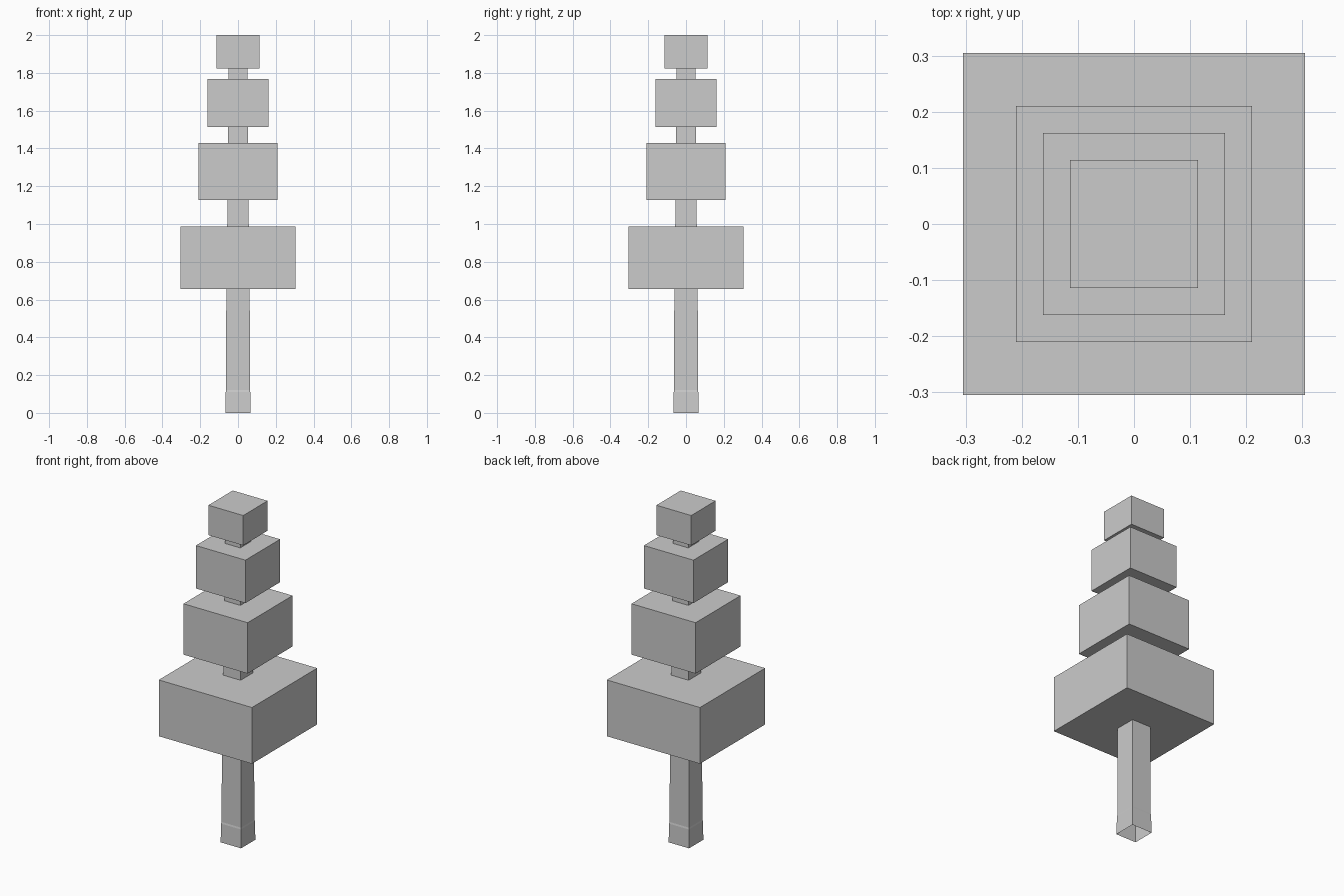
import bpy, bmesh

if "Cube" in bpy.data.objects:
    bpy.data.objects.remove(bpy.data.objects["Cube"])


def square_column(name, rings, cap_bottom=True):
    """Square section lofted through (z, half_width) rings, flat top."""
    bm = bmesh.new()
    loops = [[bm.verts.new((x * h, y * h, z))
              for x, y in ((-1, -1), (1, -1), (1, 1), (-1, 1))]
             for z, h in rings]
    for low, high in zip(loops, loops[1:]):
        for i in range(4):
            j = (i + 1) % 4
            bm.faces.new((low[i], low[j], high[j], high[i]))
    bm.faces.new(loops[-1])
    if cap_bottom:
        bm.faces.new(loops[0][::-1])
    mesh = bpy.data.meshes.new(name)
    bm.to_mesh(mesh)
    bm.free()
    obj = bpy.data.objects.new(name, mesh)
    bpy.context.collection.objects.link(obj)
    return obj


# Tapered trunk with a slightly flared foot, open underneath
square_column("trunk", [(0, 0.067), (0.11, 0.065), (0.12, 0.063), (0.65, 0.062),
                        (1.06, 0.056), (1.47, 0.052), (1.85, 0.05)],
              cap_bottom=False)

# Foliage blocks: bottom, top, half width
tiers = [(0.655, 0.988, 0.305), (1.127, 1.428, 0.21),
         (1.513, 1.767, 0.162), (1.823, 2.0, 0.114)]
for n, (bottom, top, half) in enumerate(tiers, 1):
    square_column(f"foliage_tier_{n}", [(bottom, half), (top, half)])
